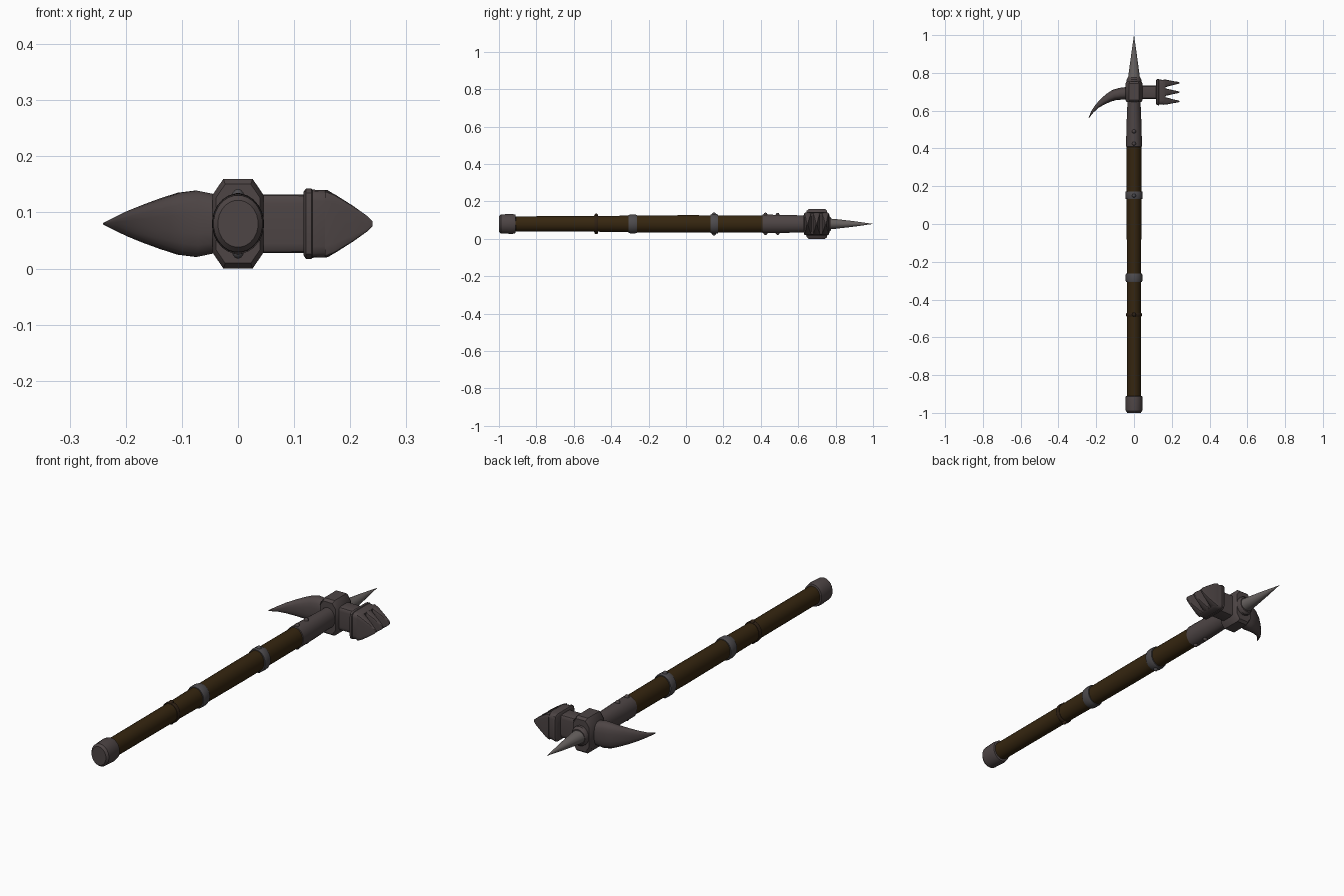
import bpy, bmesh, math
from mathutils import Vector

if "Cube" in bpy.data.objects:
    bpy.data.objects.remove(bpy.data.objects["Cube"])

ZC = 0.08  # height of the weapon's axis


def material(name, rgb):
    m = bpy.data.materials.new(name)
    m.diffuse_color = (*rgb, 1)
    m.use_nodes = True
    m.node_tree.nodes["Principled BSDF"].inputs["Base Color"].default_value = m.diffuse_color
    return m


IRON = material("dark iron", (0.075, 0.059, 0.059))
STEEL = material("worn steel", (0.135, 0.12, 0.115))
BAND = material("band iron", (0.075, 0.07, 0.075))
WOOD = material("dark wood", (0.036, 0.019, 0.005))
LEATHER = material("dark leather", (0.028, 0.015, 0.007))


def section(center, u, v, n=24, power=2.0):
    """Superellipse ring spanned by half-axes u and v."""
    c, u, v, ring = Vector(center), Vector(u), Vector(v), []
    for i in range(n):
        a = 2 * math.pi * (i + 0.5) / n
        ca, sa = math.cos(a), math.sin(a)
        ring.append(c + u * math.copysign(abs(ca) ** (2 / power), ca)
                    + v * math.copysign(abs(sa) ** (2 / power), sa))
    return ring


def loft(name, rings, mat, angle=35):
    """Skin a row of rings and cap both ends."""
    bm = bmesh.new()
    rows = [[bm.verts.new(p) for p in r] for r in rings]
    n = len(rows[0])
    for a, b in zip(rows, rows[1:]):
        for i in range(n):
            j = (i + 1) % n
            bm.faces.new((a[i], a[j], b[j], b[i]))
    bm.faces.new(rows[0])
    bm.faces.new(rows[-1])
    bmesh.ops.recalc_face_normals(bm, faces=bm.faces)
    me = bpy.data.meshes.new(name)
    bm.to_mesh(me)
    bm.free()
    me.materials.append(mat)
    ob = bpy.data.objects.new(name, me)
    bpy.context.collection.objects.link(ob)
    bpy.ops.object.select_all(action='DESELECT')
    ob.select_set(True)
    bpy.context.view_layer.objects.active = ob
    bpy.ops.object.shade_smooth_by_angle(angle=math.radians(angle))
    return ob


def turned(name, profile, mat, n=24):
    """Part along y from (y, x radius, z radius) stations."""
    return loft(name, [section((0, y, ZC), (rx, 0, 0), (0, 0, rz), n)
                       for y, rx, rz in profile], mat)


def across(name, stations, mat, n=16, power=8):
    """Part along x from (x, y centre, y half, z half) stations."""
    return loft(name, [section((x, y, ZC), (0, hy, 0), (0, 0, hz), n, power)
                       for x, y, hy, hz in stations], mat)


# Shaft, pommel and socket
turned("shaft", [(-0.93, .037, .041), (-0.48, .037, .042), (-0.29, .038, .045),
                 (0.0, .039, .047), (0.43, .039, .045)], WOOD)
turned("pommel", [(-1.0, .036, .042), (-0.99, .044, .051), (-0.93, .046, .054),
                  (-0.912, .044, .050), (-0.91, .036, .040)], IRON)
turned("socket", [(0.408, .037, .044), (0.41, .042, .05), (0.50, .041, .049),
                  (0.62, .036, .046), (0.66, .036, .046)], IRON)
turned("spike_collar", [(0.73, .036, .044), (0.745, .04, .046), (0.765, .039, .044),
                        (0.775, .034, .034)], IRON)

# Bands round the shaft
for name, y, half, r, mat in (("leather_tie", -.48, .01, .047, LEATHER),
                              ("lower_band", -.285, .022, .051, BAND),
                              ("upper_band", .152, .020, .053, BAND)):
    turned(name, [(y - half, .036, .041), (y - half, r * .84, r - .003),
                  (y - half * .6, r * .84 + .002, r), (y + half * .6, r * .84 + .002, r),
                  (y + half, r * .84, r - .003), (y + half, .036, .041)], mat)

# Rivets above and below the shaft
for y, z, mat in ((-.48, .046, LEATHER), (.15, .053, BAND), (.425, .051, IRON), (.49, .050, IRON)):
    for side in (-1, 1):
        base = ZC + side * z
        rings = [section((0, y, base + side * d), (r, 0, 0), (0, r, 0), 10)
                 for d, r in ((-.006, .011), (.002, .010), (.007, .006), (.009, .002))]
        loft("rivet", rings, mat)

# Top spike
turned("spike", [(0.76, .034, .03), (0.80, .029, .027), (0.90, .015, .015),
                 (0.98, .003, .003), (1.0, .0005, .0005)], STEEL, 12)

# Central block: chamfered outline swept through the head
outline = [(.026, .08), (.045, .052), (.045, -.052), (.026, -.08),
           (-.026, -.08), (-.045, -.052), (-.045, .052), (-.026, .08)]
block = loft("head_block", [[Vector((x * s, y, ZC + z * s)) for x, z in outline]
                            for y, s in ((.645, .88), (.657, 1), (.743, 1), (.755, .88))], IRON)

# Hammer arm and its lipped base
across("hammer_arm", [(.02, .697, .036, .053), (.13, .697, .036, .052)], IRON)
across("hammer_base", [(.117, .698, .062, .057), (.121, .698, .069, .063),
                       (.131, .698, .070, .063), (.133, .698, .067, .061),
                       (.160, .698, .065, .060), (.168, .698, .063, .055)], IRON)

# Three wedge prongs, the outer ones leaning inward
for k in (-1, 0, 1):
    across("hammer_prong", [(.155, .698 + k * .047, .020, .060),
                            (.172, .698 + k * .047, .019, .053),
                            (.205, .698 + k * .048, .011, .032),
                            (.230, .698 + k * .049, .006, .014),
                            (.240, .698 + k * .049, .003, .004)], IRON)

# Curved beak: (x, y, half width, half height) along its centre line
path = [(-.02, .692, .034, .053), (-.045, .692, .033, .054), (-.075, .689, .032, .060),
        (-.105, .683, .029, .056), (-.135, .668, .024, .046), (-.165, .648, .018, .035),
        (-.195, .624, .012, .023), (-.220, .595, .007, .011), (-.239, .562, .0015, .002)]
rings = []
for i, (x, y, w, h) in enumerate(path):
    a, b = path[max(i - 1, 0)], path[min(i + 1, len(path) - 1)]
    t = Vector((b[0] - a[0], b[1] - a[1], 0)).normalized()
    rings.append(section((x, y, ZC), Vector((-t.y, t.x, 0)) * w, (0, 0, h), 16, 2.6))
loft("beak", rings, IRON, 50)
